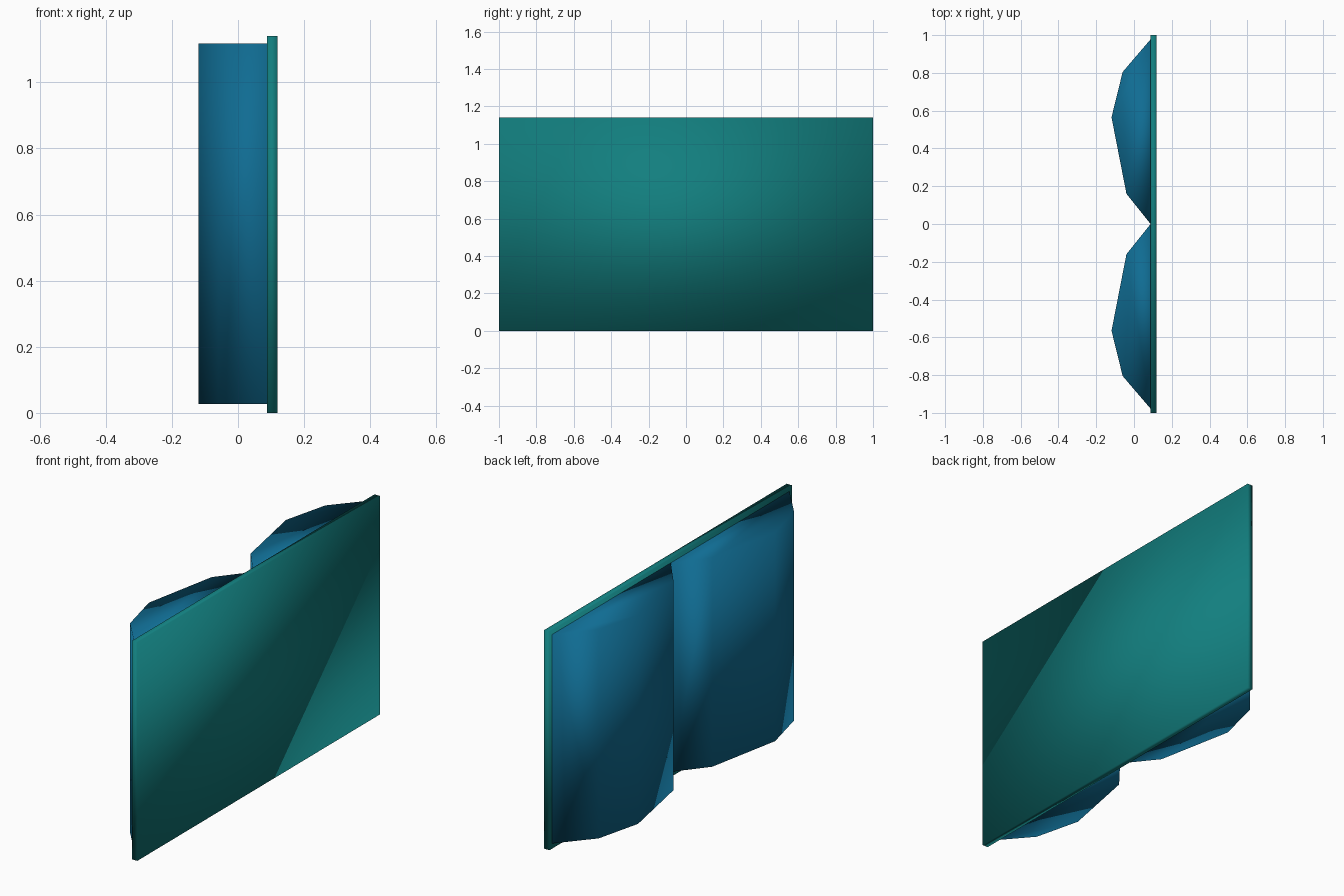
import bpy
import bmesh

cube = bpy.data.objects.get("Cube")
if cube:
    bpy.data.objects.remove(cube, do_unlink=True)


def make_material(name, color):
    mat = bpy.data.materials.new(name)
    mat.use_nodes = True
    mat.diffuse_color = color
    mat.node_tree.nodes["Principled BSDF"].inputs["Base Color"].default_value = color
    return mat


def make_prism(name, outline, bottom, top, mat):
    """Extrude an (x, y) outline upward into a closed, smooth-shaded solid."""
    bm = bmesh.new()
    base = bm.faces.new([bm.verts.new((x, y, bottom)) for x, y in outline])
    result = bmesh.ops.extrude_face_region(bm, geom=[base], use_keep_orig=True)
    raised = [v for v in result["geom"] if isinstance(v, bmesh.types.BMVert)]
    bmesh.ops.translate(bm, verts=raised, vec=(0, 0, top - bottom))
    bmesh.ops.recalc_face_normals(bm, faces=bm.faces[:])
    for face in bm.faces:
        face.smooth = True
    mesh = bpy.data.meshes.new(name)
    bm.to_mesh(mesh)
    bm.free()
    mesh.materials.append(mat)
    obj = bpy.data.objects.new(name, mesh)
    bpy.context.collection.objects.link(obj)
    return obj


teal = make_material("cover teal", (0.006, 0.21, 0.21, 1))
blue = make_material("page blue", (0.005, 0.15, 0.29, 1))

INNER, OUTER = 0.088, 0.119

# Flat cover board
make_prism("cover", [(INNER, -1), (OUTER, -1), (OUTER, 1), (INNER, 1)], 0, 1.14, teal)

# Two bulging page blocks that meet at the spine
page_profile = [(INNER, 0), (-0.04, 0.16), (-0.119, 0.565), (-0.06, 0.805), (INNER, 0.978)]
for name, side in (("front_pages", -1), ("back_pages", 1)):
    make_prism(name, [(x, y * side) for x, y in page_profile], 0.027, 1.117, blue)
